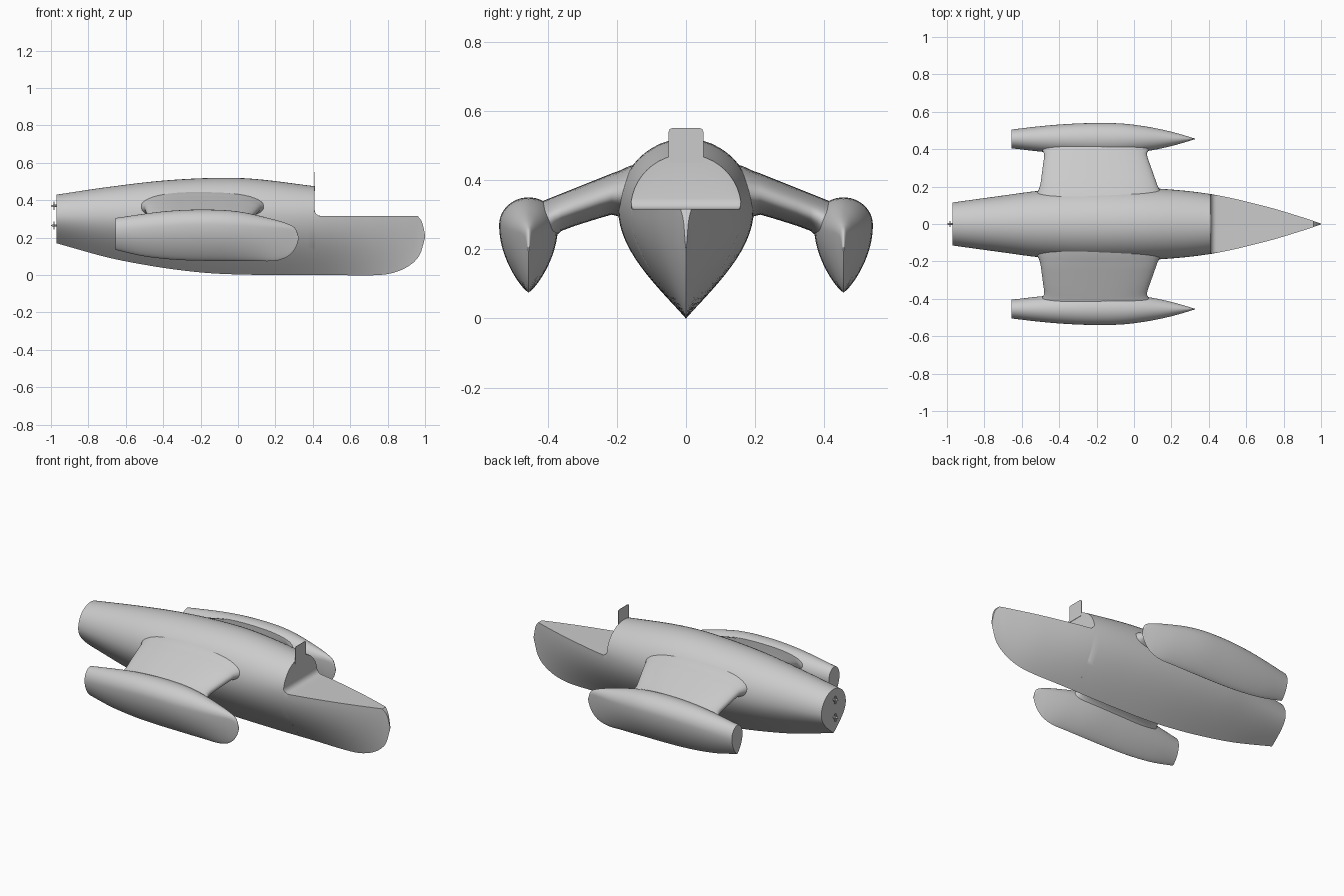
import bpy, bmesh, math

cube = bpy.data.objects.get("Cube")
if cube:
    bpy.data.objects.remove(cube)

grey = bpy.data.materials.new("plain grey")
grey.use_nodes = True
COLOR = (0.6, 0.6, 0.6, 1)
grey.diffuse_color = COLOR
grey.node_tree.nodes["Principled BSDF"].inputs["Base Color"].default_value = COLOR


def curve(points):
    """Smooth interpolator through (position, value) pairs."""
    n = len(points)

    def slope(i):
        a, b = points[max(i - 1, 0)], points[min(i + 1, n - 1)]
        return (b[1] - a[1]) / (b[0] - a[0])

    def value(x):
        i = 0
        while i < n - 2 and x > points[i + 1][0]:
            i += 1
        (x0, y0), (x1, y1) = points[i], points[i + 1]
        d = x1 - x0
        t = min(max((x - x0) / d, 0), 1)
        return (y0 * (1 + 2 * t) * (1 - t) ** 2 + slope(i) * d * t * (1 - t) ** 2
                + y1 * t * t * (3 - 2 * t) + slope(i + 1) * d * t * t * (t - 1))
    return value


def finish(bm, name, angle=30):
    bmesh.ops.recalc_face_normals(bm, faces=bm.faces)
    mesh = bpy.data.meshes.new(name)
    bm.to_mesh(mesh)
    bm.free()
    mesh.materials.append(grey)
    obj = bpy.data.objects.new(name, mesh)
    bpy.context.collection.objects.link(obj)
    bpy.ops.object.select_all(action='DESELECT')
    obj.select_set(True)
    bpy.context.view_layer.objects.active = obj
    bpy.ops.object.shade_smooth_by_angle(angle=math.radians(angle))
    return obj


def loft(name, rings, angle=30):
    bm = bmesh.new()
    rows = [[bm.verts.new(p) for p in ring] for ring in rings]
    n = len(rows[0])
    for a, b in zip(rows, rows[1:]):
        for i in range(n):
            j = (i + 1) % n
            bm.faces.new((a[i], a[j], b[j], b[i]))
    bm.faces.new(rows[0])
    bm.faces.new(rows[-1])
    return finish(bm, name, angle)


def section(x, y, width, keel, knuckle, top, fullness, ceiling=9):
    """Hull ring: curved vee below the knuckle, dome (cut at ceiling) above."""
    half = []
    for i in range(17):
        t = (i / 16) ** 1.3
        half.append((width * math.sin(math.pi / 2 * t) ** fullness,
                     keel + (knuckle - keel) * t))
    for i in range(1, 13):
        a = math.pi / 2 * i / 12
        half.append((width * math.cos(a),
                     min(knuckle + (top - knuckle) * math.sin(a), ceiling)))
    mirrored = [(-u, v) for u, v in half[-2:0:-1]]
    return [(x, y + u, v) for u, v in half + mirrored]


def steps(start, end, count):
    return [start + (end - start) * i / count for i in range(count + 1)]


# Main hull with cabin dome, bulkhead and flat foredeck
hull_width = curve([(-0.97, .115), (-.7, .152), (-.5, .178), (-.2, .195), (.1, .191),
                    (.41, .16), (.7, .095), (.9, .036), (1, .002)])
hull_keel = curve([(-.97, .17), (-.7, .095), (-.5, .055), (-.3, .025), (-.1, .007),
                   (.2, 0), (.5, 0), (.75, 0), (.85, .018), (.93, .06), (.975, .115), (1, .2)])
hull_top = curve([(-.97, .43), (-.7, .47), (-.4, .505), (-.1, .52), (.1, .513), (.41, .475)])
stem_top = curve([(.96, .317), (.985, .28), (1, .215)])
DECK = .317

rings = [section(x, 0, hull_width(x), hull_keel(x), DECK, hull_top(x), 1)
         for x in steps(-.97, .41, 36)]
for x, lift in ((.4101, .03), (.413, .018), (.42, .008), (.43, .002), (.44, 0)):
    rings.append(section(x, 0, hull_width(x), 0, DECK, .475, 1, DECK + lift))
for x in steps(.47, .94, 16) + steps(.96, 1, 10):
    edge = DECK if x < .96 else stem_top(x)
    rings.append(section(x, 0, hull_width(x), hull_keel(x), edge, edge, 1))
loft("main_hull", rings)

# Outrigger floats
float_width = curve([(-.655, .05), (-.5, .068), (-.35, .08), (-.2, .085), (-.05, .081),
                     (.1, .06), (.22, .033), (.325, .002)])
float_keel = curve([(-.655, .135), (-.5, .1), (-.3, .08), (0, .075), (.1, .075), (.19, .075),
                    (.25, .09), (.29, .12), (.315, .16), (.325, .195)])
float_top = curve([(-.655, .305), (-.4, .34), (-.2, .35), (0, .34), (.2, .295),
                   (.28, .268), (.31, .245), (.325, .2)])
float_knuckle = curve([(-.655, .24), (-.2, .27), (.2, .25), (.3, .235), (.325, .198)])

# Crossbeam wings: inner and outer ends flare into the hulls
wing_stations = [  # y, rear x, front x, bottom z, top z
    (.12, -.53, .17, .27, .452), (.165, -.52, .15, .282, .44), (.19, -.507, .133, .294, .428),
    (.215, -.5, .122, .3, .419), (.25, -.495, .11, .29, .405), (.32, -.486, .085, .268, .377),
    (.36, -.48, .071, .253, .361), (.38, -.482, .07, .235, .353), (.4, -.495, .083, .205, .345),
    (.425, -.51, .1, .18, .335)]


def wing_ring(side, y, rear, front, bottom, top):
    ring = []
    for i in range(48):
        a = 2 * math.pi * i / 48
        c, s = math.cos(a), math.sin(a)
        ring.append(((front + rear) / 2 + (front - rear) / 2 * math.copysign(abs(c) ** .85, c),
                     side * y,
                     (top + bottom) / 2 + (top - bottom) / 2 * math.copysign(abs(s) ** .85, s)))
    return ring


for side, label in ((1, "left"), (-1, "right")):
    loft(label + "_float",
         [section(x, side * .455, float_width(x), float_keel(x), float_knuckle(x),
                  float_top(x), .75)
          for x in steps(-.655, .25, 28) + steps(.26, .325, 12)])
    loft(label + "_wing", [wing_ring(side, *s) for s in wing_stations], 50)


def box(name, center, size):
    bm = bmesh.new()
    bmesh.ops.create_cube(bm, size=1)
    for v in bm.verts:
        v.co = [c + s * k for c, s, k in zip(center, size, v.co)]
    return finish(bm, name)


# Thin upright plate on the bulkhead, with rounded top corners
plate_outline = [(-.05, .45), (.05, .45), (.05, .54), (.047, .547), (.04, .55),
                 (-.04, .55), (-.047, .547), (-.05, .54)]
loft("bulkhead_plate", [[(x, y, z) for y, z in plate_outline] for x in (.409, .412)])

# Stern propellers: hub with crossed blades
for z, label in ((.37, "upper"), (.265, "lower")):
    loft(label + "_propeller_hub",
         [[(x, r * math.cos(k * math.pi / 6), z + r * math.sin(k * math.pi / 6))
           for k in range(12)] for x, r in ((-.965, .006), (-.99, .006), (-1, .002))])
    box(label + "_upright_blades", (-.983, 0, z), (.006, .008, .044))
    box(label + "_level_blades", (-.983, 0, z), (.006, .03, .008))
